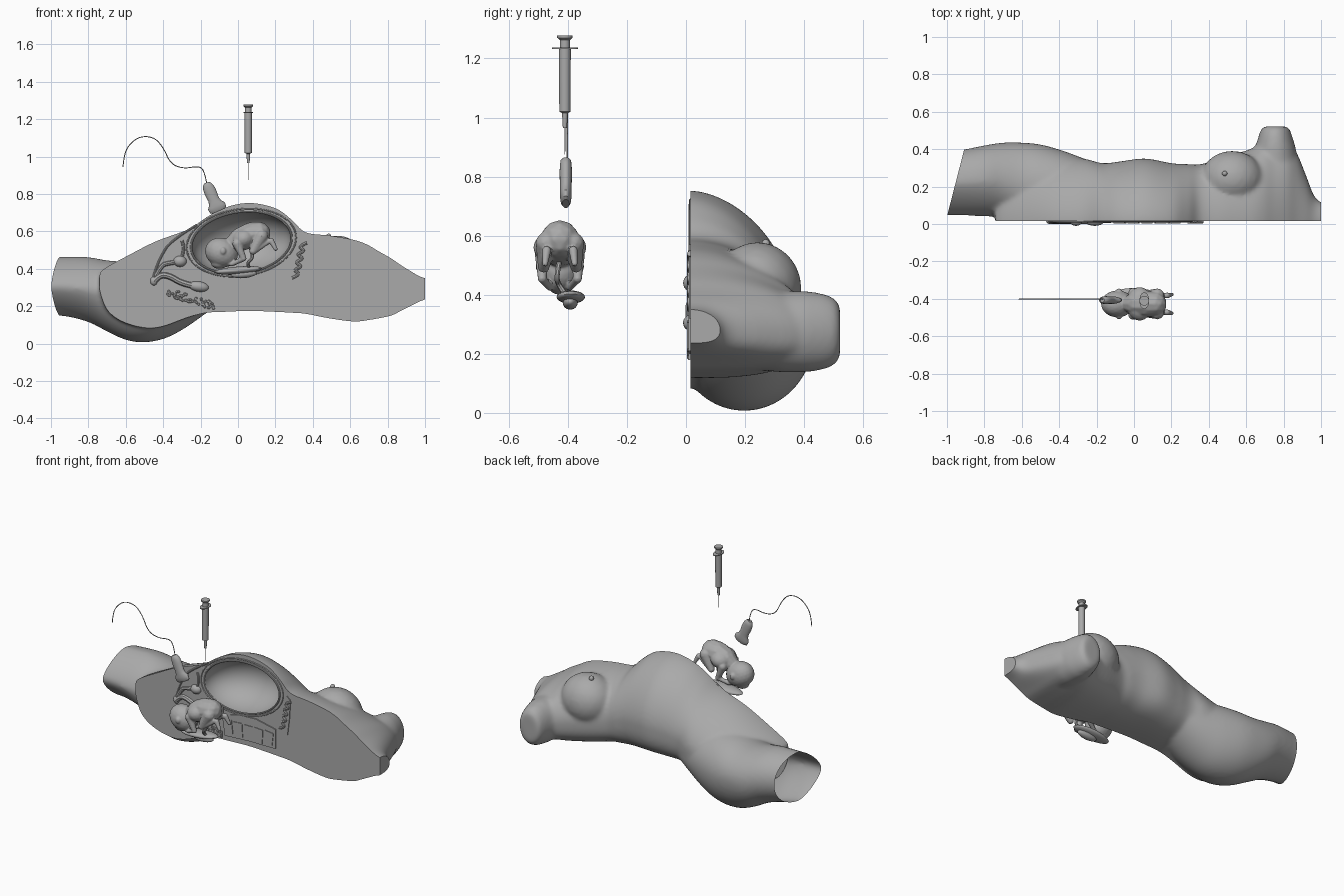
import bpy, bmesh, math, random
from mathutils import Vector, Matrix

if "Cube" in bpy.data.objects:
    bpy.data.objects.remove(bpy.data.objects["Cube"])
random.seed(4)

GREY = bpy.data.materials.new("plain grey")
GREY.use_nodes = True
GREY.diffuse_color = (0.4, 0.4, 0.4, 1)
GREY.node_tree.nodes["Principled BSDF"].inputs["Base Color"].default_value = (0.4, 0.4, 0.4, 1)
CUT = 0.015     # depth of the section plane
FRONT = -0.41   # depth of the loose pieces


def finish(name, mesh, angle=35):
    """Put a mesh in the scene as a smooth grey part with sharp edges kept."""
    mesh.materials.clear()
    mesh.materials.append(GREY)
    for p in mesh.polygons:
        p.use_smooth = True
        p.material_index = 0
    mesh.set_sharp_from_angle(angle=math.radians(angle))
    ob = bpy.data.objects.new(name, mesh)
    bpy.context.scene.collection.objects.link(ob)
    return ob


def from_bm(name, bm):
    bmesh.ops.recalc_face_normals(bm, faces=bm.faces)
    mesh = bpy.data.meshes.new(name)
    bm.to_mesh(mesh)
    bm.free()
    return finish(name, mesh)


def bake(ob):
    """Replace an object by its evaluated mesh."""
    bpy.context.view_layer.update()
    deps = bpy.context.evaluated_depsgraph_get()
    mesh = bpy.data.meshes.new_from_object(ob.evaluated_get(deps))
    name = ob.name
    bpy.data.objects.remove(ob)
    return finish(name, mesh)


def fuse(ob, voxel, smooth):
    m = ob.modifiers.new("fuse", "REMESH")
    m.mode, m.voxel_size = "VOXEL", voxel
    s = ob.modifiers.new("soften", "SMOOTH")
    s.factor, s.iterations = 0.5, smooth
    return bake(ob)


def ring(c, u, v, n=32):
    c, u, v = Vector(c), Vector(u), Vector(v)
    return [c + u * math.cos(math.tau * i / n) + v * math.sin(math.tau * i / n) for i in range(n)]


def loft(bm, rings):
    rows = [[bm.verts.new(p) for p in r] for r in rings]
    n = len(rows[0])
    for a, b in zip(rows, rows[1:]):
        for i in range(n):
            bm.faces.new((a[i], a[(i + 1) % n], b[(i + 1) % n], b[i]))
    bm.faces.new(rows[0][::-1])
    bm.faces.new(rows[-1])


def dense(stations, k=5):
    """Smooth curve through the stations."""
    s = [Vector(t) for t in (stations[0], *stations, stations[-1])]
    out = []
    for a, b, c, d in zip(s, s[1:], s[2:], s[3:]):
        for t in (i / k for i in range(k)):
            out.append(b + (c - a) * (t / 2) + (a * 2 - b * 5 + c * 4 - d) * (t * t / 2)
                       + (b * 3 - a - c * 3 + d) * (t ** 3 / 2))
    return out + [s[-1]]


def ball(bm, loc, size, tilt=0, sub=3):
    mat = Matrix.Translation(loc) @ Matrix.Rotation(tilt, 4, "Y") @ Matrix.Diagonal((*size, 1))
    bmesh.ops.create_icosphere(bm, subdivisions=sub, radius=1, matrix=mat)


def limb(bm, *stops):
    """Chain of balls through (x, y, z, radius) stops."""
    for a, b in zip(stops, stops[1:]):
        for k in range(7):
            x, y, z, r = Vector(a).lerp(Vector(b), k / 6)
            ball(bm, (x, y, z), (r, r, r), sub=2)


def tube(name, pts, r, y=None, cyclic=False):
    cu = bpy.data.curves.new(name, "CURVE")
    cu.dimensions, cu.bevel_depth, cu.bevel_resolution = "3D", r, 2
    cu.use_fill_caps = True
    sp = cu.splines.new("NURBS")
    sp.points.add(len(pts) - 1)
    for p, q in zip(sp.points, pts):
        p.co = (q[0], y, q[1], 1) if y is not None else (*q, 1)
    sp.order_u, sp.use_endpoint_u, sp.use_cyclic_u = 3, not cyclic, cyclic
    ob = bpy.data.objects.new(name, cu)
    bpy.context.scene.collection.objects.link(ob)
    return bake(ob)


def plate(name, pts, y):
    bm = bmesh.new()
    loft(bm, [[Vector((x, d, z)) for x, z in pts] for d in (y, CUT + 0.01)])
    return from_bm(name, bm)


def section(x, y, z, depth, up, down, power):
    """Cross-section whose quarters are pinched or squared by power(c, s)."""
    pts = []
    for i in range(64):
        c, s = math.cos(math.tau * i / 64), math.sin(math.tau * i / 64)
        p = power(c, s)
        c, s = (math.copysign(abs(v) ** p, v) for v in (c, s))
        pts.append(Vector((x, y + depth * c, z + s * (up if s > 0 else down))))
    return pts


# Half torso: stations of x, top, bottom, outer depth, roundness of the upper side
torso = [(-.74, .38, .29, .1, 1), (-.7, .41, .18, .24, 1), (-.6, .465, .11, .34, 1.1), (-.44, .547, .085, .36, 1.15),
         (-.27, .61, .14, .35, 1.15), (-.17, .675, .165, .325, 1.15), (-.07, .728, .17, .335, 1.15),
         (.06, .753, .175, .35, 1.15), (.2, .725, .17, .325, 1.15), (.29, .66, .165, .32, 1.1),
         (.36, .595, .16, .32, 1), (.49, .578, .135, .36, 1.05), (.62, .555, .118, .4, 1.1), (.69, .53, .125, .44, 1.1),
         (.75, .495, .135, .45, 1.1), (.82, .455, .15, .44, 1), (.87, .42, .175, .38, 1),
         (.92, .39, .2, .26, 1), (.97, .36, .225, .14, 1), (1.04, .34, .25, .1, 1)]
bm = bmesh.new()
rings = []
for x, top, bottom, depth, round_up in dense(torso):
    mid = bottom + 0.4 * (top - bottom)
    rings.append(section(x, CUT, mid, depth - CUT, top - mid, mid - bottom,
                         lambda c, s: round_up if s > 0 else 0.67))
loft(bm, rings)
# Hip and thigh: x, centre y and z, half depth, height above and below, ridge on the inner side
thigh = [(-1.06, .215, .305, .17, .155, .155, 1.4), (-.93, .22, .305, .175, .158, .158, 1.4),
         (-.8, .23, .29, .19, .172, .175, 1.3), (-.7, .235, .265, .2, .18, .2, 1.1), (-.6, .215, .26, .22, .18, .24, 1),
         (-.5, .195, .255, .23, .2, .248, 1), (-.39, .185, .26, .21, .2, .232, 1), (-.28, .17, .27, .185, .18, .185, 1),
         (-.16, .16, .29, .15, .12, .12, 1)]
loft(bm, [section(x, y, z, ry, up, down, lambda c, s: ridge if c < 0 else 1)
          for x, y, z, ry, up, down, ridge in dense(thigh)])
# Shoulder stump: y, half width, half height
shoulder = [(.15, .13, .12), (.32, .125, .138), (.41, .108, .138), (.47, .09, .128), (.505, .078, .112), (.522, .06, .085)]
loft(bm, [ring((.756, y, .275), (w, 0, 0), (0, 0, h)) for y, w, h in shoulder])
# Breast
ball(bm, (.525, .242, .422), (.17, .15, .157))
body = fuse(from_bm("torso", bm), 0.011, 12)

# Section plane, thigh end and neck end
bm = bmesh.new()
bm.from_mesh(body.data)
thigh_end = (Vector((-1, .04, .3)), Vector((-1, .257, 0)).normalized())
for co, no in [((0, CUT, 0), (0, -1, 0)), thigh_end, ((1, 0, 0), (1, 0, 0))]:
    bmesh.ops.bisect_plane(bm, geom=bm.verts[:] + bm.edges[:] + bm.faces[:], dist=1e-6,
                           plane_co=co, plane_no=no, clear_outer=True)
    bmesh.ops.holes_fill(bm, edges=[e for e in bm.edges if e.is_boundary], sides=0)
old, body = body, from_bm("half_torso", bm)
bpy.data.objects.remove(old)

# Womb cavity hollowed out of the section
WOMB, TILT = Vector((.018, CUT, .54)), -0.14
bm = bmesh.new()
bmesh.ops.create_uvsphere(bm, u_segments=48, v_segments=24, radius=1, matrix=Matrix.Translation(WOMB)
                          @ Matrix.Rotation(TILT, 4, "Y") @ Matrix.Diagonal((.265, .2, .165, 1)))
cutter = from_bm("womb_cutter", bm)
cutter.hide_render = True
m = body.modifiers.new("womb", "BOOLEAN")
m.operation, m.solver, m.object = "DIFFERENCE", "EXACT", cutter
body = bake(body)
bpy.data.objects.remove(cutter)

# The thigh end is open
bm = bmesh.new()
bm.from_mesh(body.data)
end = [f for f in bm.faces if all(abs((v.co - thigh_end[0]).dot(thigh_end[1])) < 1e-4 for v in f.verts)]
bmesh.ops.delete(bm, geom=end, context="FACES")
bm.to_mesh(body.data)
bm.free()

bm = bmesh.new()
ball(bm, (.485, .27, .572), (.014, .014, .016))
from_bm("nipple", bm)

# Womb wall rims
for name, grow, r in (("womb_lining", 1.0, .006), ("womb_wall", 1.09, .004)):
    rim = ring((WOMB.x, 0, WOMB.z), Vector((.268, 0, .038)) * grow, Vector((-.022, 0, .163)) * grow, 40)
    tube(name, [(p.x, p.z) for p in rim], r, CUT, True)

# Pelvic organs in relief
tube("front_lining", [(-.22, .635), (-.36, .55), (-.41, .47), (-.44, .4), (-.46, .33)], .006, CUT)
tube("birth_canal", [(-.45, .33), (-.42, .37), (-.36, .36), (-.3, .32), (-.2, .3)], .016, CUT)
tube("bladder_neck", [(-.44, .36), (-.41, .42), (-.37, .43), (-.31, .44)], .012, CUT)
tube("cervix_fold", [(-.31, .44), (-.28, .5), (-.3, .55)], .008, CUT)
bm = bmesh.new()
ball(bm, (-.31, .02, .44), (.036, .03, .03))
ball(bm, (-.21, .02, .305), (.055, .03, .028), .15)
ball(bm, (-.45, .02, .335), (.02, .02, .025))
from_bm("pelvic_organs", bm)

# Lower spine and tail bone
plate("spine_bed", [(-.12, .33), (0, .36), (.12, .365), (.26, .335), (.26, .21), (.08, .21), (-.1, .2)], .008)
plate("tail_bone", [(-.4, .29), (-.36, .3), (-.27, .25), (-.12, .22), (-.12, .18), (-.25, .19), (-.37, .24)], .008)
bm = bmesh.new()
for i in range(5):
    x = -.075 + i * .072
    mat = Matrix.Translation((x, .01, .265)) @ Matrix.Rotation(.06 * (i - 2), 4, "Y")
    bmesh.ops.create_cube(bm, size=1, matrix=mat @ Matrix.Diagonal((.06, .012, .09, 1)))
from_bm("vertebrae", bm)
bm = bmesh.new()
for i in range(60):
    t = random.random()
    loc = (-.38 + .25 * t, .01, .275 - .075 * t + random.uniform(-.02, .02))
    ball(bm, loc, (.009, .007, .009), sub=1)
from_bm("tail_bone_grain", bm)

# Bowel strip beside the womb
plate("bowel_bed", [(.27, .34), (.3, .42), (.34, .57), (.365, .55), (.36, .44), (.345, .32)], .01)
tube("bowel", [(.31 + .004 * i + (.022 if i % 2 else -.022), .35 + .021 * i) for i in range(10)], .009, .012)

# Unborn child, floating in front
MID = -.427
bm = bmesh.new()
ball(bm, (-.088, MID, .487), (.09, .072, .078), .4)
ball(bm, (-.1, MID, .43), (.045, .04, .03))
limb(bm, (-.035, MID, .53, .042), (.02, MID, .56, .066), (.07, MID, .58, .07), (.11, MID, .587, .066))
ball(bm, (.03, MID, .56), (.07, .09, .06), -.3)
for s in (-1, 1):
    limb(bm, (-.005, MID + s * .06, .535, .026), (.03, MID + s * .06, .455, .016),
         (-.03, MID + s * .035, .425, .012), (-.05, MID + s * .028, .43, .014))
    limb(bm, (.125, MID + s * .045, .575, .038), (.08, MID + s * .055, .495, .021),
         (.16, MID + s * .045, .545, .015), (.178, MID + s * .045, .55, .016), (.202, MID + s * .05, .505, .011))
    ball(bm, (-.08, MID + s * .07, .495), (.016, .012, .02))
fuse(from_bm("unborn_child", bm), 0.005, 4)

# Afterbirth and cord
bm = bmesh.new()
ball(bm, (.0, -.39, .392), (.13, .048, .02), -.08)
ball(bm, (.03, -.392, .372), (.07, .025, .022), -.08)
from_bm("afterbirth", bm)
tube("cord", [(.06, MID, .52), (.09, -.44, .46), (.04, -.43, .43), (.07, -.4, .39)], .009)

# Scanner probe: distance along the axis, half width, half depth
base, axis, side = Vector((-.103, -.407, .708)), Vector((-.4, 0, .917)), Vector((.917, 0, .4))
probe = [(0, .036, .012), (.008, .047, .017), (.03, .049, .02), (.05, .034, .02), (.07, .03, .02),
         (.115, .033, .021), (.14, .03, .02), (.158, .022, .018), (.166, .012, .012)]
bm = bmesh.new()
loft(bm, [ring(base + axis * t, side * w, (0, d, 0)) for t, w, d in probe])
from_bm("scanner_probe", bm)
tube("probe_cable", [(-.168, .86), (-.18, .925), (-.21, .95), (-.29, .935), (-.36, .96), (-.4, 1.05), (-.45, 1.105),
                     (-.53, 1.108), (-.59, 1.055), (-.61, 1.0), (-.615, .944)], .0025, -.402)


# Syringe: radius and height profiles
def turned(name, profile, stretch=1):
    bm = bmesh.new()
    loft(bm, [ring((.055, FRONT, z), (r, 0, 0), (0, r * stretch, 0), 24) for r, z in profile])
    return from_bm(name, bm)


turned("syringe_barrel", [(.007, .965), (.009, 1.0), (.01, 1.015), (.019, 1.02), (.02, 1.235)])
turned("syringe_flange", [(.026, 1.232), (.026, 1.237)], 1.7)
turned("syringe_plunger", [(.017, 1.235), (.017, 1.262), (.026, 1.27), (.026, 1.278)])
turned("syringe_needle", [(.0008, .875), (.0014, .89), (.0014, .97)])
